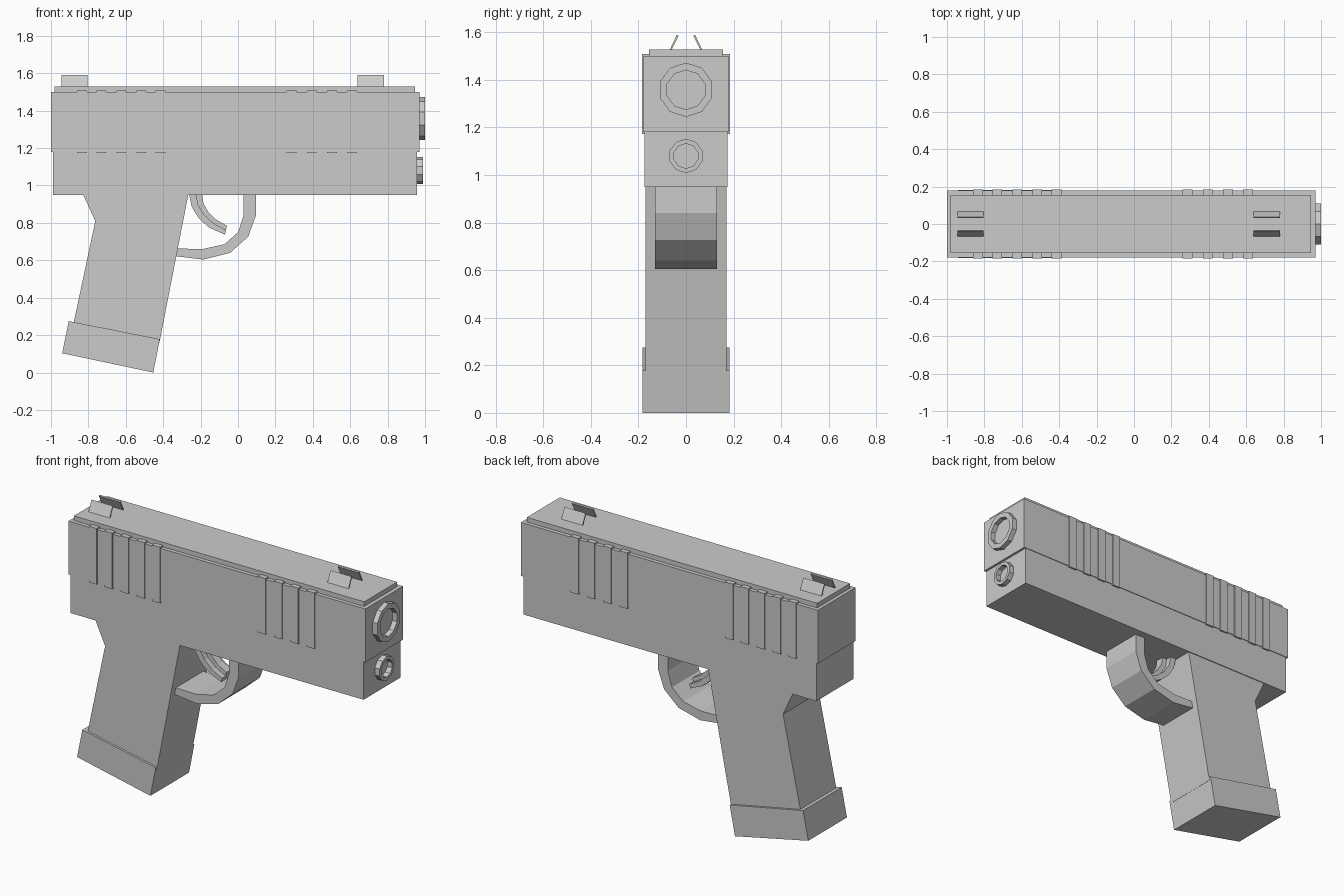
import bpy, bmesh, math

if "Cube" in bpy.data.objects:
    bpy.data.objects.remove(bpy.data.objects["Cube"])


def finish(name, bm):
    bmesh.ops.recalc_face_normals(bm, faces=bm.faces)
    mesh = bpy.data.meshes.new(name)
    bm.to_mesh(mesh)
    bm.free()
    obj = bpy.data.objects.new(name, mesh)
    bpy.context.collection.objects.link(obj)
    return obj


def prism(name, points, half_width):
    """Extrude an (x, z) outline symmetrically along y."""
    bm = bmesh.new()
    face = bm.faces.new([bm.verts.new((x, -half_width, z)) for x, z in points])
    ext = bmesh.ops.extrude_face_region(bm, geom=[face])
    verts = [v for v in ext["geom"] if isinstance(v, bmesh.types.BMVert)]
    bmesh.ops.translate(bm, verts=verts, vec=(0, 2 * half_width, 0))
    return finish(name, bm)


def block(name, x0, x1, z0, z1, half_width):
    return prism(name, [(x0, z0), (x1, z0), (x1, z1), (x0, z1)], half_width)


def strip(name, outer, inner, half_width):
    """Curved band between two matching (x, z) paths."""
    bm = bmesh.new()
    rings = []
    for (ax, az), (bx, bz) in zip(outer, inner):
        rings.append([bm.verts.new(c) for c in (
            (ax, -half_width, az), (ax, half_width, az),
            (bx, half_width, bz), (bx, -half_width, bz))])
    for r, s in zip(rings, rings[1:]):
        for i in range(4):
            j = (i + 1) % 4
            bm.faces.new((r[i], r[j], s[j], s[i]))
    bm.faces.new(rings[0])
    bm.faces.new(rings[-1])
    return finish(name, bm)


def ring(name, x0, x1, z, r_out, r_in, sides):
    """Short tube lying along x."""
    bm = bmesh.new()
    rows = []
    for i in range(sides):
        a = 2 * math.pi * i / sides
        rows.append([bm.verts.new((x, r * math.sin(a), z + r * math.cos(a)))
                     for x, r in ((x0, r_out), (x1, r_out), (x1, r_in), (x0, r_in))])
    for i in range(sides):
        r, s = rows[i], rows[(i + 1) % sides]
        for k in range(4):
            m = (k + 1) % 4
            bm.faces.new((r[k], r[m], s[m], s[k]))
    return finish(name, bm)


# Upper slide, top plate and lower frame
block("slide", -1.0, 0.97, 1.18, 1.50, 0.179)
block("top_plate", -0.98, 0.947, 1.49, 1.528, 0.156)
block("frame", -0.988, 0.956, 0.95, 1.185, 0.175)

# Raised grip ribs wrapping the slide
for i, x in enumerate((-0.86, -0.757, -0.65, -0.543, -0.44, 0.26, 0.368, 0.477, 0.584)):
    block(f"slide_rib_{i + 1}", x, x + 0.052, 1.173, 1.509, 0.185)

# Muzzle ring and guide rod ring
ring("muzzle_ring", 0.96, 1.0, 1.358, 0.114, 0.083, 10)
ring("rod_ring", 0.95, 0.988, 1.08, 0.072, 0.052, 10)

# Handle and its base
prism("handle", [(-0.83, 0.955), (-0.763, 0.81), (-0.882, 0.25),
                 (-0.42, 0.16), (-0.265, 0.955)], 0.17)
prism("handle_base", [(-0.905, 0.275), (-0.94, 0.103), (-0.453, 0.0), (-0.418, 0.178)], 0.183)

# Trigger guard
strip("trigger_guard",
      [(0.096, 0.955), (0.096, 0.84), (0.055, 0.727), (-0.042, 0.64), (-0.185, 0.604), (-0.335, 0.622)],
      [(0.03, 0.955), (0.03, 0.842), (0.002, 0.752), (-0.072, 0.686), (-0.19, 0.66), (-0.33, 0.663)],
      0.13)

# Trigger: wide rear layer and narrow front blade
back = [(-0.262, 0.955), (-0.247, 0.885), (-0.21, 0.825), (-0.155, 0.775), (-0.07, 0.737)]
mid = [(-0.225, 0.955), (-0.212, 0.893), (-0.18, 0.842), (-0.13, 0.797), (-0.064, 0.762)]
front = [(-0.192, 0.955), (-0.185, 0.905), (-0.16, 0.86), (-0.118, 0.818), (-0.06, 0.785)]
strip("trigger", back, mid, 0.06)
strip("trigger_blade", mid, front, 0.025)

# Paired sight plates leaning towards each other
for label, x0, x1 in (("rear", -0.945, -0.805), ("fore", 0.64, 0.78)):
    for side, s in (("left", 1), ("right", -1)):
        bm = bmesh.new()
        outline = ((0.071, 1.52), (0.038, 1.59), (0.031, 1.586), (0.063, 1.52))
        a = [bm.verts.new((x0, s * y, z)) for y, z in outline]
        b = [bm.verts.new((x1, s * y, z)) for y, z in outline]
        bm.faces.new(a)
        bm.faces.new(b)
        for i in range(4):
            j = (i + 1) % 4
            bm.faces.new((a[i], a[j], b[j], b[i]))
        finish(f"{label}_sight_{side}", bm)
